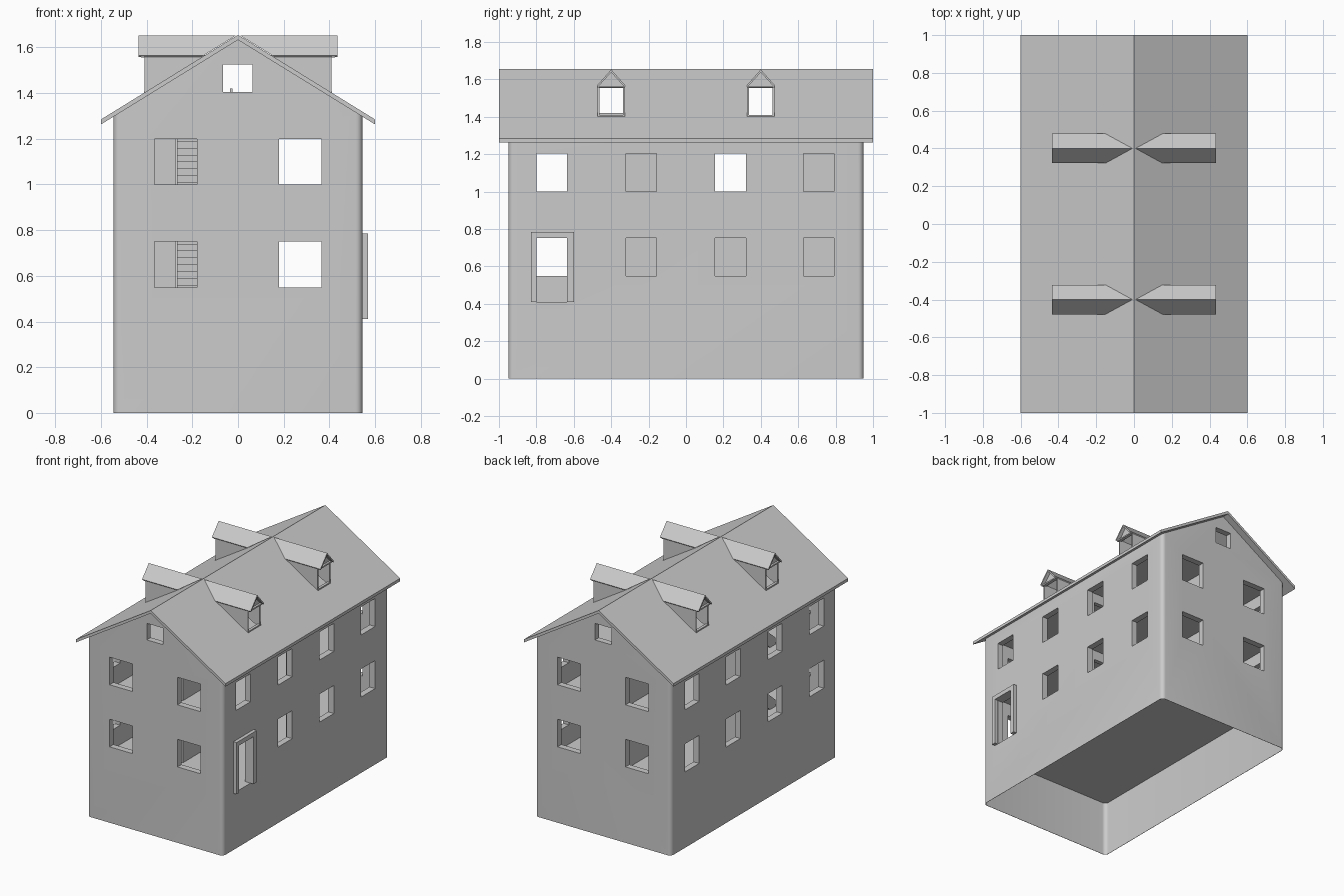
import bpy, bmesh, math

if "Cube" in bpy.data.objects:
    bpy.data.objects.remove(bpy.data.objects["Cube"])

SLOPE = 0.617            # roof rise per unit of x
F0, F1, F2 = 0.41, 0.86, 1.31   # floor levels


def make(name, bm):
    bmesh.ops.recalc_face_normals(bm, faces=bm.faces)
    me = bpy.data.meshes.new(name)
    bm.to_mesh(me)
    bm.free()
    ob = bpy.data.objects.new(name, me)
    bpy.context.collection.objects.link(ob)
    return ob


def add_box(bm, x0, x1, y0, y1, z0, z1):
    vs = bmesh.ops.create_cube(bm, size=1)['verts']
    for v in vs:
        v.co = ((x0 + x1) / 2 + v.co.x * (x1 - x0),
                (y0 + y1) / 2 + v.co.y * (y1 - y0),
                (z0 + z1) / 2 + v.co.z * (z1 - z0))


def boxes(name, specs):
    bm = bmesh.new()
    for s in specs:
        add_box(bm, *s)
    return make(name, bm)


def loft(name, a, b):
    """Closed solid between two matching loops of points."""
    bm = bmesh.new()
    va = [bm.verts.new(p) for p in a]
    vb = [bm.verts.new(p) for p in b]
    bm.faces.new(va)
    bm.faces.new(vb[::-1])
    n = len(va)
    for i in range(n):
        j = (i + 1) % n
        bm.faces.new((va[i], vb[i], vb[j], va[j]))
    return make(name, bm)


def prism_y(name, pts, y0, y1):
    return loft(name, [(x, y0, z) for x, z in pts], [(x, y1, z) for x, z in pts])


def prism_x(name, pts, x0, x1):
    return loft(name, [(x0, y, z) for y, z in pts], [(x1, y, z) for y, z in pts])


def rounded_box(name, hx, hy, z0, z1, r=0.03):
    bm = bmesh.new()
    add_box(bm, -hx, hx, -hy, hy, z0, z1)
    edges = [e for e in bm.edges if abs(e.verts[0].co.z - e.verts[1].co.z) > 0.1]
    bmesh.ops.bevel(bm, geom=edges, offset=r, segments=6, profile=0.5, affect='EDGES')
    return make(name, bm)


def boolean(ob, cutter, op='DIFFERENCE'):
    m = ob.modifiers.new('cut', 'BOOLEAN')
    m.operation, m.object, m.solver = op, cutter, 'EXACT'
    bpy.context.view_layer.objects.active = ob
    bpy.ops.object.modifier_apply(modifier=m.name)
    bpy.data.objects.remove(cutter)


# Walls: rounded block trimmed to the gable, hollow above and below the ground floor
walls = rounded_box('walls', 0.545, 0.95, 0, 1.8)
boolean(walls, prism_y('gable_trim', [(-0.7, -0.1), (0.7, -0.1), (0.7, 1.637 - 0.7 * SLOPE),
                                      (0, 1.637), (-0.7, 1.637 - 0.7 * SLOPE)], -1.2, 1.2), 'INTERSECT')
boolean(walls, rounded_box('cellar_space', 0.543, 0.948, -0.2, 0.405))
boolean(walls, boxes('room_space', [(-0.5, 0.5, -0.905, 0.905, F0, 2)]))

# Windows and front door openings
SIDE_Y = [-0.7175, -0.24, 0.2375, 0.71]
cuts = []
for z in (0.55, 1.0):
    for s in (-1, 1):
        for y in SIDE_Y:
            low = F0 if (s == 1 and z < 0.9 and y < -0.5) else z
            cuts.append((s * 0.545 - 0.09, s * 0.545 + 0.09, y - 0.082, y + 0.082, low, z + 0.203))
        for x in (-0.2725, 0.2725):
            cuts.append((x - 0.0925, x + 0.0925, s * 0.95 - 0.09, s * 0.95 + 0.09, z, z + 0.2))
for s in (-1, 1):
    cuts.append((-0.066, 0.064, s * 0.95 - 0.09, s * 0.95 + 0.09, 1.405, 1.525))
boolean(walls, boxes('openings', cuts))
bpy.context.view_layer.objects.active = walls
walls.select_set(True)
bpy.ops.object.shade_smooth_by_angle(angle=math.radians(30))
walls.select_set(False)

# Door surround
boxes('door_frame', [(0.535, 0.57, -0.83, -0.80, F0, 0.785), (0.535, 0.57, -0.635, -0.60, F0, 0.785),
                     (0.535, 0.57, -0.80, -0.635, 0.753, 0.785)])

# Upper floors with a stair well
for name, z in (('first_floor', F1), ('attic_floor', F2)):
    fl = boxes(name, [(-0.5, 0.5, -0.905, 0.905, z - 0.02, z)])
    boolean(fl, boxes('well', [(-0.27, -0.03, -0.5, -0.1, z - 0.1, z + 0.1)]))

# Partition walls: lengthwise spine and crosswise wall with doorways
for name, z in (('lower', F0), ('upper', F1)):
    t = z + 0.43
    spine = boxes(name + '_spine_wall', [(-0.03, 0.0, -0.905, 0.905, z, t)])
    doors = [(-0.1, 0.1, -0.82, -0.63, z - 0.01, z + 0.36)]
    if z == F1:
        doors.append((-0.1, 0.1, 0.14, 0.335, z - 0.01, z + 0.36))
    boolean(spine, boxes('doors', doors))
    boxes(name + '_cross_wall', [(-0.5, -0.03, 0.005, 0.035, z, t), (0, 0.165, 0.005, 0.035, z, t),
                                 (0.38, 0.5, 0.005, 0.035, z, t),
                                 (0.165, 0.38, 0.005, 0.035, z + 0.36, t)])

# Stairs: sawtooth profile with a sloped underside
N = 15
run, rise = 0.52 / N, 0.45 / N
for name, z in (('lower_stairs', F0), ('upper_stairs', F1)):
    pts = [(-0.62, z)]
    for i in range(N):
        pts += [(-0.62 + i * run, z + (i + 1) * rise), (-0.62 + (i + 1) * run, z + (i + 1) * rise)]
    pts += [(-0.10, z + 0.41), (-0.62 + run * 1.5, z)]
    prism_x(name, pts, -0.265, -0.03)
    prism_x(name + '_stringer', [(-0.63, z), (-0.63, z + 0.05), (-0.1, z + 0.5),
                                 (-0.1, z + 0.4), (-0.57, z)], -0.275, -0.265)

# Guard beside the attic stair well
boxes('attic_guard', [(-0.035, -0.025, -0.5, -0.1, F2, 1.42)])

# Main roof
TOP = 1.655
roof = prism_y('roof', [(-0.6, TOP - 0.6 * SLOPE), (0, TOP), (0.6, TOP - 0.6 * SLOPE),
                        (0.6, 1.263), (0, 1.633), (-0.6, 1.263)], -1, 1)
holes = []
for y in (-0.4, 0.4):
    for s in (-1, 1):
        a, b = sorted((s * 0.13, s * 0.4))
        holes.append((a, b, y - 0.063, y + 0.063, 1.2, 1.8))
boolean(roof, boxes('dormer_holes', holes))

# Dormers: roof running back into the main slope, cheeks, gable and sill
for y in (-0.4, 0.4):
    for s in (-1, 1):
        side = ('front' if y < 0 else 'back') + ('_left' if s < 0 else '_right')
        prof = [(-0.078, 1.565), (0, 1.653), (0.078, 1.565), (0.072, 1.558), (0, 1.638), (-0.072, 1.558)]
        loft(side + '_dormer_roof', [(s * 0.435, y + u, z) for u, z in prof],
             [(s * ((TOP - z) / SLOPE + 0.005), y + u, z) for u, z in prof])
        for c in (-1, 1):
            prism_y(side + '_dormer_cheek', [(s * 0.41, 1.395), (s * 0.41, 1.567), (s * 0.14, 1.567)],
                    y + c * 0.063, y + c * 0.073)
        prism_x(side + '_dormer_gable', [(y - 0.07, 1.56), (y + 0.07, 1.56), (y, 1.64)], s * 0.397, s * 0.41)
        a, b = sorted((s * 0.392, s * 0.412))
        boxes(side + '_dormer_sill', [(a, b, y - 0.073, y + 0.073, 1.395, 1.41)])
        # small brackets under the dormer eaves
        a, b = sorted((s * 0.41, s * 0.425))
        boxes(side + '_dormer_frame', [(a, b, y - 0.075, y + 0.075, 1.556, 1.566)])
